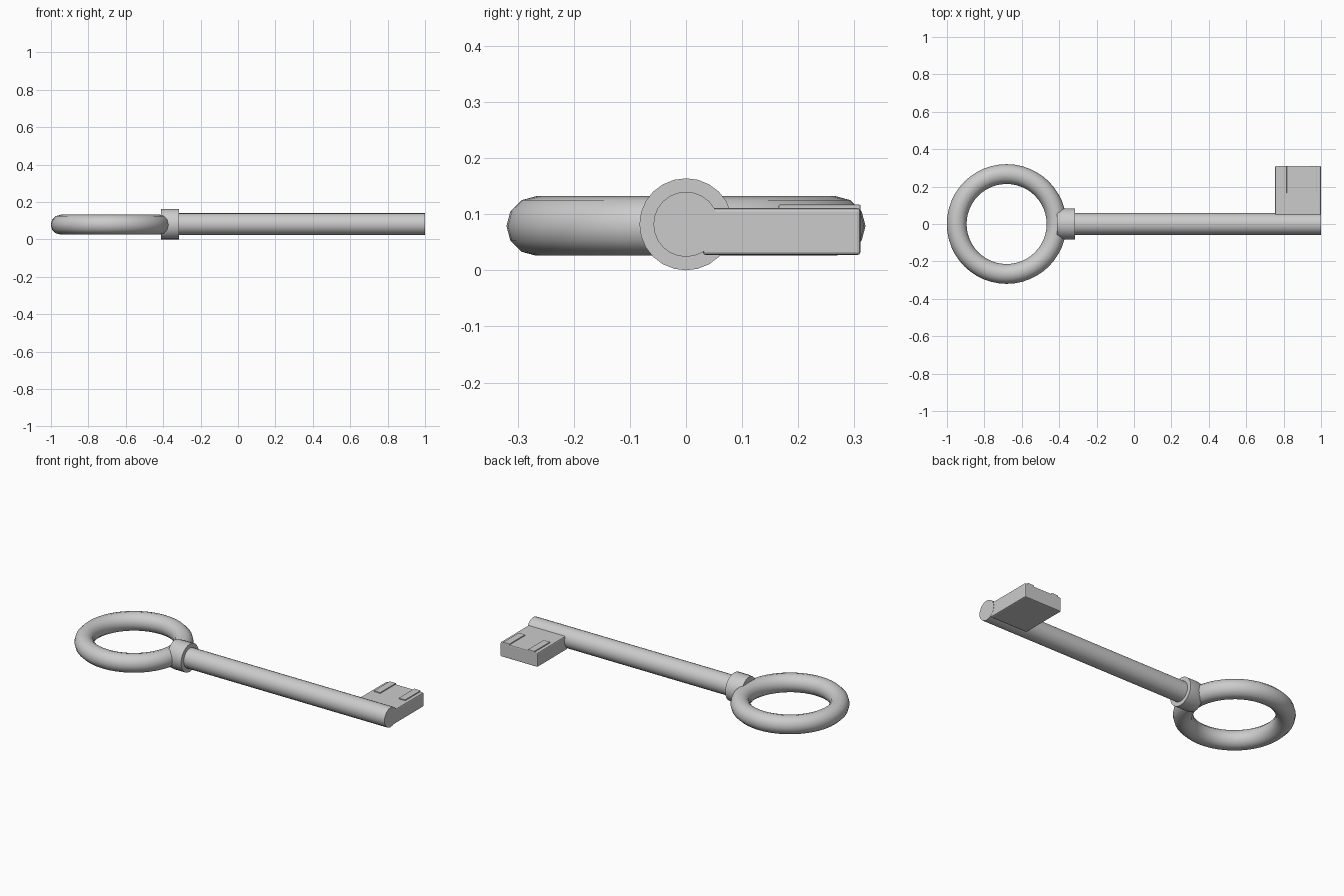
import bpy, math

if "Cube" in bpy.data.objects:
    bpy.data.objects.remove(bpy.data.objects["Cube"])

Z = 0.082  # height of the key's axis


def smooth(obj):
    bpy.ops.object.select_all(action='DESELECT')
    obj.select_set(True)
    bpy.context.view_layer.objects.active = obj
    bpy.ops.object.shade_smooth_by_angle(angle=math.radians(40))


def add_mesh(name, verts, faces):
    mesh = bpy.data.meshes.new(name)
    mesh.from_pydata(verts, [], faces)
    obj = bpy.data.objects.new(name, mesh)
    bpy.context.collection.objects.link(obj)
    return obj


def rod(name, sections, n=24):
    """Capped rod along x from sections of (x, y radius, z radius)."""
    verts, faces = [], []
    for x, ry, rz in sections:
        for i in range(n):
            a = 2 * math.pi * i / n
            verts.append((x, ry * math.cos(a), Z + rz * math.sin(a)))
    for s in range(len(sections) - 1):
        for i in range(n):
            j = (i + 1) % n
            faces.append((s * n + i, s * n + j, (s + 1) * n + j, (s + 1) * n + i))
    faces.append(tuple(reversed(range(n))))
    faces.append(tuple(range((len(sections) - 1) * n, len(sections) * n)))
    obj = add_mesh(name, verts, faces)
    smooth(obj)
    return obj


def box(name, lo, hi, bevel):
    bpy.ops.mesh.primitive_cube_add(size=1, location=[(a + b) / 2 for a, b in zip(lo, hi)])
    obj = bpy.context.object
    obj.name = name
    for v in obj.data.vertices:
        v.co = [c * (b - a) for c, a, b in zip(v.co, lo, hi)]
    mod = obj.modifiers.new("bevel", 'BEVEL')
    mod.width = bevel
    mod.segments = 2
    return obj


# Ring-shaped handle
bpy.ops.mesh.primitive_torus_add(location=(-0.681, 0, 0.079), major_radius=0.267,
                                 minor_radius=0.053, major_segments=48, minor_segments=12)
bow = bpy.context.object
bow.name = "ring_handle"
smooth(bow)

# Collar, narrowing sideways where it meets the ring
rod("collar", [(-0.413, 0.070, 0.082), (-0.385, 0.083, 0.082), (-0.315, 0.083, 0.082)])

# Shaft
rod("shaft", [(-0.40, 0.058, 0.058), (1.0, 0.058, 0.058)])

# Bit with two raised ridges on top
box("bit", (0.755, 0.03, 0.027), (0.999, 0.311, 0.111), 0.006)
for i, x in enumerate((0.775, 0.937)):
    box(f"bit_ridge_{i + 1}", (x, 0.165, 0.10), (x + 0.042, 0.311, 0.117), 0.002)
